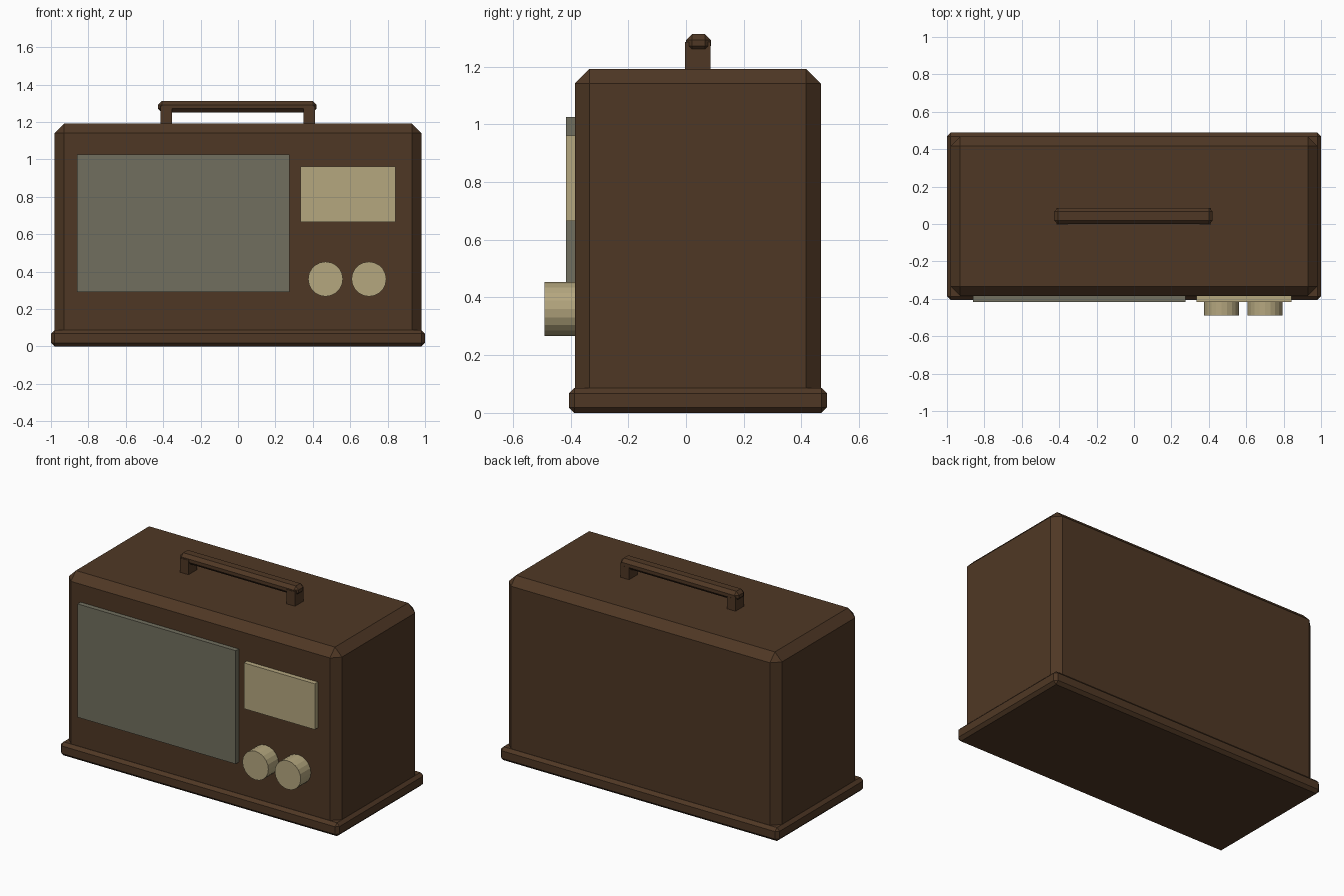
import bpy, bmesh, math
from mathutils import Matrix, Vector

if "Cube" in bpy.data.objects:
    bpy.data.objects.remove(bpy.data.objects["Cube"])


def material(name, rgb):
    m = bpy.data.materials.new(name)
    m.diffuse_color = (*rgb, 1)
    m.use_nodes = True
    m.node_tree.nodes["Principled BSDF"].inputs["Base Color"].default_value = m.diffuse_color
    return m


BROWN = material("brown_wood", (0.078, 0.039, 0.018))
GREY = material("grey_cloth", (0.166, 0.159, 0.113))
CREAM = material("cream", (0.46, 0.385, 0.212))


def finish(name, bm, mat):
    bmesh.ops.recalc_face_normals(bm, faces=bm.faces)
    me = bpy.data.meshes.new(name)
    bm.to_mesh(me)
    bm.free()
    me.materials.append(mat)
    ob = bpy.data.objects.new(name, me)
    bpy.context.collection.objects.link(ob)
    return ob


def box(name, x, y, z, mat, chamfer=0):
    """Box between (min, max) ranges, with optional chamfered edges."""
    bm = bmesh.new()
    bmesh.ops.create_cube(bm, size=1)
    for v in bm.verts:
        v.co = Vector((r[0] if c < 0 else r[1] for c, r in zip(v.co, (x, y, z))))
    if chamfer:
        bmesh.ops.bevel(bm, geom=bm.edges[:], offset=chamfer, segments=1,
                        profile=0.5, affect='EDGES')
    return finish(name, bm, mat)


def knob(name, x, z, radius, y_front, y_back):
    bm = bmesh.new()
    turn = Matrix.Translation((x, (y_front + y_back) / 2, z)) @ Matrix.Rotation(math.pi / 2, 4, 'X')
    bmesh.ops.create_cone(bm, cap_ends=True, segments=20, radius1=radius, radius2=radius,
                          depth=y_back - y_front, matrix=turn)
    return finish(name, bm, CREAM)


# Cabinet and plinth
box("cabinet", (-0.98, 0.98), (-0.385, 0.467), (0.03, 1.192), BROWN, 0.051)
box("base_plinth", (-1, 1), (-0.406, 0.488), (0, 0.087), BROWN, 0.019)

# Front panel parts
box("speaker_panel", (-0.86, 0.275), (-0.416, -0.37), (0.29, 1.025), GREY)
box("tuning_dial", (0.333, 0.842), (-0.416, -0.37), (0.665, 0.962), CREAM)
for side, x in (("left", 0.468), ("right", 0.70)):
    knob(side + "_knob", x, 0.36, 0.093, -0.49, -0.37)

# Carrying handle
box("handle_bar", (-0.427, 0.421), (0.0, 0.086), (1.251, 1.312), BROWN, 0.02)
for side, x in (("left", -0.384), ("right", 0.38)):
    box(side + "_handle_post", (x - 0.031, x + 0.031), (-0.003, 0.085), (1.17, 1.285), BROWN)
